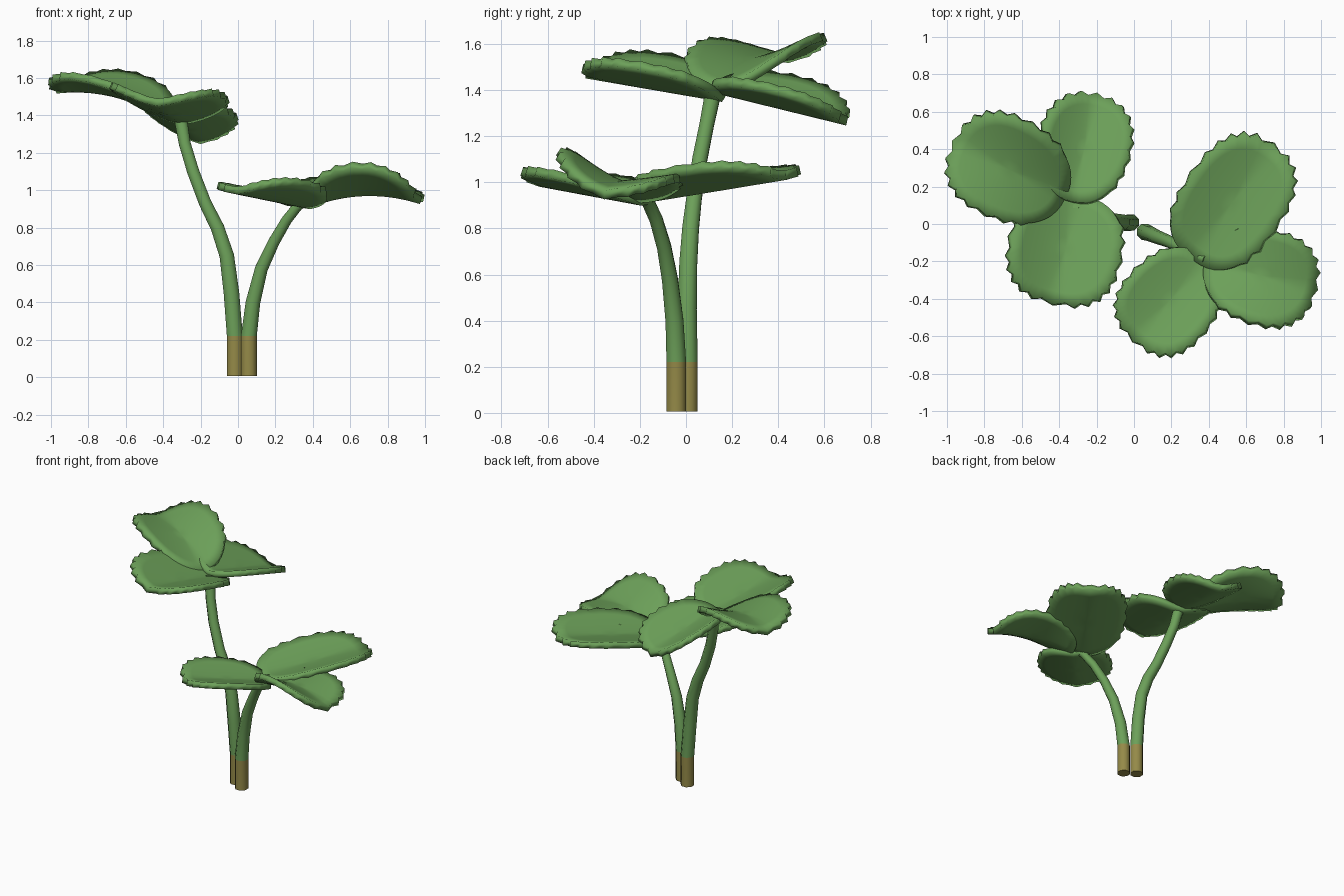
import bpy, math
from mathutils import Vector

if "Cube" in bpy.data.objects:
    bpy.data.objects.remove(bpy.data.objects["Cube"])


def material(name, rgb):
    m = bpy.data.materials.new(name)
    m.diffuse_color = (*rgb, 1)
    m.use_nodes = True
    m.node_tree.nodes["Principled BSDF"].inputs["Base Color"].default_value = m.diffuse_color
    return m


GREEN = material("leaf_green", (0.15, 0.352, 0.10))
BROWN = material("stem_base_brown", (0.30, 0.255, 0.065))


def make_object(name, verts, faces, mats, angle):
    mesh = bpy.data.meshes.new(name)
    mesh.from_pydata(verts, [], faces)
    for m in mats:
        mesh.materials.append(m)
    ob = bpy.data.objects.new(name, mesh)
    bpy.context.collection.objects.link(ob)
    bpy.ops.object.select_all(action='DESELECT')
    ob.select_set(True)
    bpy.context.view_layer.objects.active = ob
    bpy.ops.object.shade_smooth_by_angle(angle=math.radians(angle))
    return ob


def stem(name, path, sides=8):
    """Tapered tube through (x, y, z, radius) points, brown below the colour line."""
    verts, faces = [], []
    pts = [Vector(p[:3]) for p in path]
    for i, p in enumerate(pts):
        d = (pts[min(i + 1, len(pts) - 1)] - pts[max(i - 1, 0)]).normalized()
        if i < 2:
            d = Vector((0, 0, 1))
        u = Vector((0, 1, 0)).cross(d).normalized()
        v = d.cross(u)
        for k in range(sides):
            a = math.tau * (k + 0.5) / sides
            verts.append(p + (u * math.cos(a) + v * math.sin(a)) * path[i][3])
    for i in range(len(pts) - 1):
        for k in range(sides):
            n = (k + 1) % sides
            faces.append((i * sides + k, i * sides + n,
                          (i + 1) * sides + n, (i + 1) * sides + k))
    faces.append(tuple(reversed(range(sides))))
    last = (len(pts) - 1) * sides
    faces.append(tuple(last + k for k in range(sides)))
    ob = make_object(name, verts, faces, [GREEN, BROWN], 50)
    for f in ob.data.polygons:
        f.material_index = 1 if f.center.z < 0.22 else 0


def leaflet(name, base, tip, width, left, right, arch=0.0,
            square=0.85, taper=0.1, n=48, rings=5):
    """Toothed oval blade from base to tip; left/right lift its margins off the midrib."""
    base, tip = Vector(base), Vector(tip)
    axis = Vector((tip.x - base.x, tip.y - base.y, 0))
    half = axis.length / 2
    axis.normalize()
    side = Vector((-axis.y, axis.x, 0))
    mid = (base + tip) / 2

    def place(a, t):
        s = (a / half + 1) / 2
        p = mid + axis * a + side * t
        lift = (left if t > 0 else right) * min(abs(t) / width, 1.1) ** 1.3
        p.z = base.z + (tip.z - base.z) * s + lift + arch * 4 * s * (1 - s)
        return p

    verts, faces = [place(0, 0)], []
    for r in range(1, rings + 1):
        for k in range(n):
            th = math.tau * k / n
            c, s = math.cos(th), math.sin(th)
            a = half * math.copysign(abs(c) ** (square + 0.05), c)
            t = width * math.copysign(abs(s) ** square, s) * (0.94 + taper * c)
            if abs(s) < 1e-6:
                t = 0
            f = r / rings
            if r == rings and c > -0.6:          # serrated outer rim
                f *= 1.04 if k % 2 == 0 else 0.97
            verts.append(place(a * f, t * f))
    for k in range(n):
        m = (k + 1) % n
        faces.append((0, 1 + k, 1 + m))
        for r in range(rings - 1):
            o = 1 + r * n
            faces.append((o + k, o + n + k, o + n + m, o + m))
    ob = make_object(name, verts, faces, [GREEN], 50)
    mod = ob.modifiers.new("thickness", 'SOLIDIFY')
    mod.thickness = 0.04
    mod.offset = -0.6


# Two stems
stem("tall_stem", [(-0.017, 0.008, 0.005, 0.046), (-0.017, 0.008, 0.22, 0.046),
                   (-0.035, 0.005, 0.45, 0.045), (-0.06, 0.01, 0.65, 0.042),
                   (-0.11, 0.02, 0.8, 0.039), (-0.175, 0.035, 0.93, 0.036),
                   (-0.24, 0.06, 1.1, 0.035), (-0.285, 0.09, 1.25, 0.034),
                   (-0.31, 0.12, 1.4, 0.038)])
stem("short_stem", [(0.058, -0.042, 0.005, 0.046), (0.058, -0.042, 0.22, 0.046),
                    (0.08, -0.05, 0.4, 0.042), (0.125, -0.07, 0.58, 0.037),
                    (0.19, -0.095, 0.72, 0.033), (0.26, -0.13, 0.84, 0.03),
                    (0.32, -0.165, 0.915, 0.028), (0.38, -0.19, 0.95, 0.024)])

# Three leaflets on the tall stem
leaflet("upper_leaf_side", (-0.37, 0.14, 1.41), (-0.96, 0.44, 1.55), 0.28, 0.08, 0.10, 0.05, 0.8, 0.06)
leaflet("upper_leaf_back", (-0.33, 0.12, 1.42), (-0.20, 0.69, 1.28), 0.25, 0.12, 0.08)
leaflet("upper_leaf_front", (-0.30, 0.16, 1.38), (-0.43, -0.42, 1.48), 0.31, 0.09, 0.13, 0, 0.75, 0.0)

# Three leaflets on the short stem
leaflet("lower_leaf_back", (0.31, -0.19, 0.94), (0.74, 0.42, 1.04), 0.28, 0.06, 0.08, 0, 0.75, 0.0)
leaflet("lower_leaf_side", (0.38, -0.20, 0.94), (0.97, -0.35, 0.96), 0.26, 0.03, 0.15, 0.05, 0.8)
leaflet("lower_leaf_front", (0.39, -0.19, 0.93), (0.0, -0.62, 1.01), 0.26, 0.08, 0.05, 0, 0.8, 0.07)
